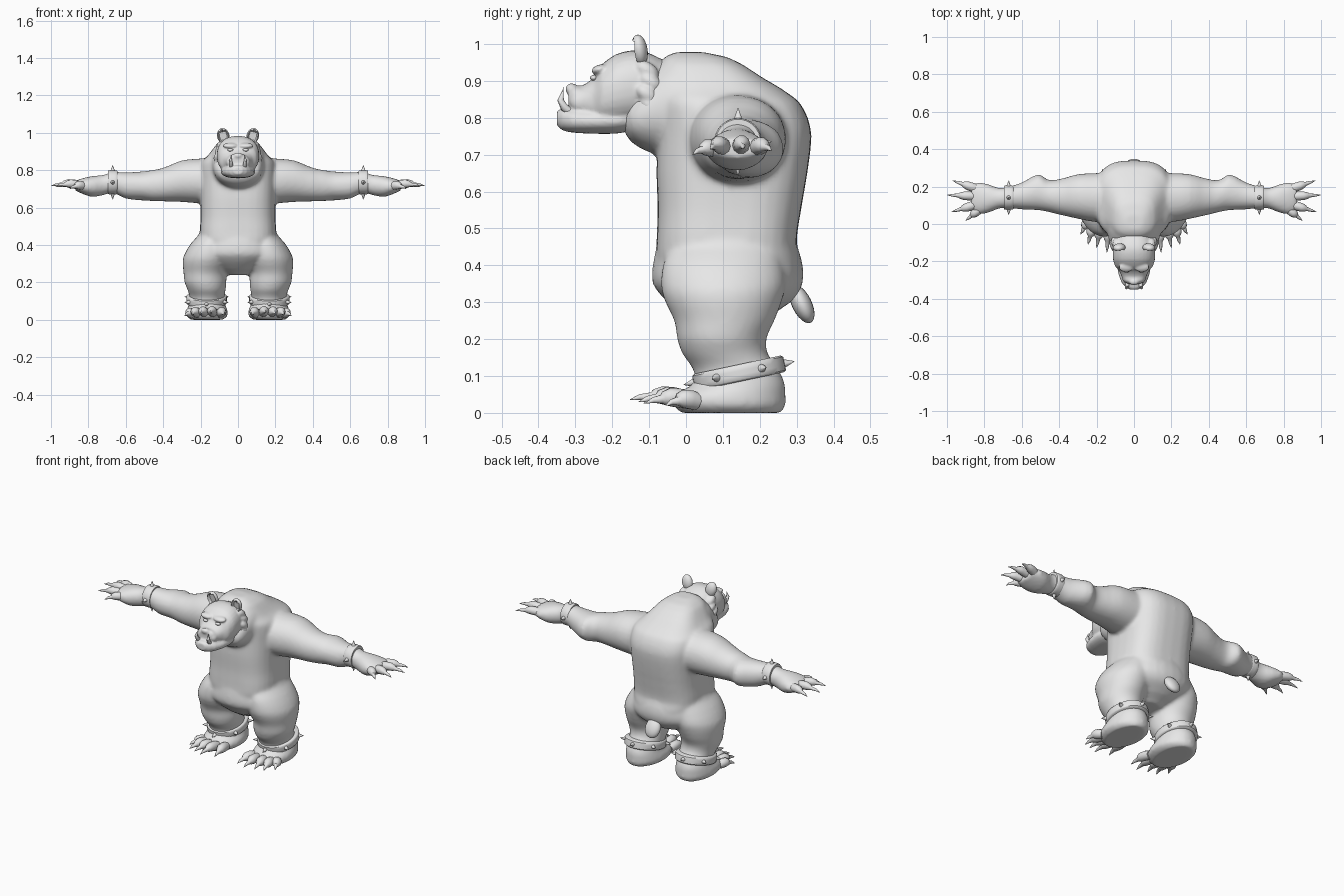
import bpy, bmesh, math
from mathutils import Matrix, Vector

old = bpy.data.objects.get("Cube")
if old:
    bpy.data.objects.remove(old)

grey = bpy.data.materials.new("plain_grey")
grey.use_nodes = True
COLOUR = (0.8, 0.8, 0.8, 1)
grey.diffuse_color = COLOUR
grey.node_tree.nodes["Principled BSDF"].inputs["Base Color"].default_value = COLOUR


def skin(bm, rings):
    """Join rings of points into a closed tube."""
    rows = [[bm.verts.new(p) for p in ring] for ring in rings]
    n = len(rows[0])
    for a, b in zip(rows, rows[1:]):
        for i in range(n):
            bm.faces.new((a[i], a[(i + 1) % n], b[(i + 1) % n], b[i]))
    bm.faces.new(rows[0][::-1])
    bm.faces.new(rows[-1])


def flowing(sections, steps=3):
    """Add in-between sections along a smooth curve through the given ones."""
    s = [sections[0], *sections, sections[-1]]
    result = []
    for p, a, b, q in zip(s, s[1:], s[2:], s[3:]):
        for k in range(steps):
            t = k / steps
            row = [v + (w - v) * t * t * (3 - 2 * t)
                   + ((w - u) * t * (1 - t) ** 2 - (x - v) * t * t * (1 - t)) / 2
                   for u, v, w, x in zip(p, a, b, q)]
            row[0] = a[0] + (b[0] - a[0]) * t
            result.append(row)
    return result + [sections[-1]]


def loft(bm, axis, sections, power=2.3, n=32):
    """Sections: position on the axis, then low and high limits on the other two."""
    rings = []
    for t, a0, a1, b0, b1 in flowing(sections):
        ring = []
        for i in range(n):
            ang = math.tau * i / n
            c, s = math.cos(ang), math.sin(ang)
            u = math.copysign(abs(c) ** (2 / power), c)
            v = math.copysign(abs(s) ** (2 / power), s)
            p = [(a0 + a1) / 2 + u * (a1 - a0) / 2, (b0 + b1) / 2 + v * (b1 - b0) / 2]
            p.insert("xyz".index(axis), t)
            ring.append(p)
        rings.append(ring)
    skin(bm, rings)


def even(sections):
    """Expand (position, half width, low, high) to symmetric sections."""
    return [(t, -w, w, lo, hi) for t, w, lo, hi in sections]


def tube(bm, points, radii, n=10):
    pts = [Vector(p) for p in points]
    rings = []
    for i, p in enumerate(pts):
        d = pts[min(i + 1, len(pts) - 1)] - pts[max(i - 1, 0)]
        q = d.to_track_quat('Z', 'Y')
        rings.append([p + q @ Vector((math.cos(math.tau * k / n), math.sin(math.tau * k / n), 0)) * radii[i]
                      for k in range(n)])
    skin(bm, rings)


def ball(bm, centre, size, tilt=0.0):
    m = Matrix.Translation(centre) @ Matrix.Rotation(tilt, 4, 'X') @ Matrix.Diagonal((*size, 1))
    return bmesh.ops.create_uvsphere(bm, u_segments=20, v_segments=12, radius=1, matrix=m)["verts"]


def mirror(bm):
    geom = bmesh.ops.duplicate(bm, geom=bm.verts[:] + bm.edges[:] + bm.faces[:])["geom"]
    for v in geom:
        if isinstance(v, bmesh.types.BMVert):
            v.co.x = -v.co.x


def finish(bm, name, voxel=0, smooth=0):
    bmesh.ops.recalc_face_normals(bm, faces=bm.faces[:])
    me = bpy.data.meshes.new(name)
    bm.to_mesh(me)
    bm.free()
    me.materials.append(grey)
    ob = bpy.data.objects.new(name, me)
    bpy.context.collection.objects.link(ob)
    if voxel:
        r = ob.modifiers.new("fuse", 'REMESH')
        r.mode, r.voxel_size, r.use_smooth_shade = 'VOXEL', voxel, True
        s = ob.modifiers.new("soften", 'SMOOTH')
        s.factor, s.iterations = 0.5, smooth
    else:
        bpy.ops.object.select_all(action='DESELECT')
        ob.select_set(True)
        bpy.context.view_layer.objects.active = ob
        bpy.ops.object.shade_smooth_by_angle(angle=math.radians(45))


# Body: arms and legs first, mirrored, then hips, torso and neck
bm = bmesh.new()
loft(bm, 'x', [
    (.10, .01, .275, .63, .87), (.20, .01, .272, .623, .862), (.30, .028, .266, .63, .852),
    (.40, .05, .24, .633, .813), (.46, .065, .236, .635, .8), (.51, .074, .266, .638, .793),
    (.60, .078, .222, .648, .788), (.67, .085, .2, .678, .79), (.72, .083, .192, .666, .774),
    (.78, .06, .213, .657, .768), (.83, .052, .222, .672, .757), (.87, .068, .212, .69, .745)], 2.1)
loft(bm, 'z', [
    (0, .08, .255, -.015, .26), (.02, .056, .274, -.035, .27), (.05, .056, .274, -.03, .27),
    (.08, .068, .264, .022, .268), (.12, .072, .258, .018, .25), (.16, .066, .27, -.01, .222),
    (.20, .062, .286, -.024, .218), (.25, .06, .291, -.032, .24), (.31, .035, .296, -.06, .262),
    (.35, .03, .286, -.068, .27), (.41, .04, .25, -.06, .26), (.47, .05, .2, -.03, .25)], 2)
mirror(bm)
loft(bm, 'z', even([
    (.24, .07, .03, .18), (.27, .13, -.015, .24), (.31, .2, -.06, .295), (.35, .24, -.09, .316),
    (.40, .235, -.09, .317), (.46, .21, -.078, .3), (.5, .19, -.07, .29)]), 2.1)
loft(bm, 'z', even([
    (.36, .175, -.06, .30), (.41, .195, -.08, .31), (.46, .204, -.08, .3), (.55, .2, -.077, .312),
    (.65, .201, -.08, .329), (.75, .205, -.077, .34), (.80, .205, -.077, .33), (.845, .195, -.08, .305),
    (.88, .16, -.08, .257), (.905, .14, -.08, .213), (.945, .11, -.072, .153), (.965, .08, -.058, .11),
    (.978, .05, -.03, .05)]), 2.9)
loft(bm, 'y', even([
    (.10, .16, .68, .955), (-.03, .148, .69, .97), (-.08, .135, .70, .945),
    (-.12, .128, .715, .9), (-.15, .112, .735, .86), (-.168, .08, .76, .82)]), 2.1)
finish(bm, "body", .01, 7)

# Head: skull and muzzle, lower jaw, brows, nose and cheek ruff
bm = bmesh.new()
for i in range(5):
    ball(bm, (.097 + .01 * math.sin(i), -.105 + .01 * (i % 2), .80 + i * .032), (.025, .036, .022), -.6)
ball(bm, (.042, -.234, .932), (.04, .024, .012), .3)
ball(bm, (.045, -.28, .842), (.02, .034, .028))
mirror(bm)
loft(bm, 'y', even([
    (-.055, .085, .80, .955), (-.10, .105, .79, .975), (-.14, .112, .78, .983), (-.19, .112, .775, .972),
    (-.228, .1, .775, .945), (-.25, .08, .78, .91), (-.28, .066, .80, .888),
    (-.305, .054, .81, .888), (-.318, .038, .82, .878)]))
loft(bm, 'y', even([
    (-.14, .085, .765, .83), (-.19, .092, .757, .83), (-.26, .085, .757, .826),
    (-.31, .068, .76, .826), (-.335, .048, .766, .826), (-.35, .025, .778, .818)]))
ball(bm, (0, -.31, .878), (.026, .017, .016))
finish(bm, "head", .006, 3)

# Eyes
bm = bmesh.new()
ball(bm, (.041, -.25, .908), (.016, .01, .008))
mirror(bm)
finish(bm, "eyes")

# Ears, hollowed at the front
bm = bmesh.new()
for v in ball(bm, (0, 0, 0), (1, 1, 1)):
    if math.hypot(v.co.x, v.co.z) < .72 and v.co.y < 0:
        v.co.y = .1
bm.transform(Matrix.Translation((.079, -.126, .983)) @ Matrix.Rotation(.25, 4, 'Y')
             @ Matrix.Rotation(.15, 4, 'X') @ Matrix.Diagonal((.033, .022, .043, 1)))
mirror(bm)
finish(bm, "ears")

# Tusks
bm = bmesh.new()
tube(bm, [(.034, -.312, .815), (.037, -.33, .828), (.04, -.34, .848), (.036, -.332, .882)],
     [.011, .011, .009, .001])
mirror(bm)
finish(bm, "tusks")

# Tail
bm = bmesh.new()
ball(bm, (0, .314, .295), (.047, .027, .056), .45)
finish(bm, "tail")


def digits(name, pairs, radius):
    """Fleshy toes or fingers, each ending in a drooping claw."""
    bm = bmesh.new()
    for base, tip in pairs:
        a, b = Vector(base), Vector(tip)
        def at(t, lift):
            return a.lerp(b, t) + Vector((0, 0, lift))
        tube(bm, [a, at(.22, .008), at(.42, .012), at(.56, .01), at(.62, .008), at(.82, .007), b],
             [radius * k for k in (.9, 1, .95, .72, .45, .3, .03)])
    mirror(bm)
    finish(bm, name)


digits("toes", [((.095, .02, .033), (.075, -.115, .026)), ((.135, .0, .036), (.145, -.152, .036)),
                ((.178, .0, .036), (.2, -.128, .03)), ((.217, .005, .034), (.246, -.11, .026)),
                ((.24, .03, .03), (.285, -.055, .02))], .027)
digits("fingers", [((.82, .085, .712), (.9, .018, .70)), ((.84, .105, .717), (.975, .065, .714)),
                   ((.84, .148, .72), (1.0, .155, .715)), ((.83, .185, .715), (.97, .232, .71))], .024)


def cuff(name, place, rx, ry, height, spikes):
    """Thick studded band with cones around it, the first at its back."""
    bm = bmesh.new()
    h = height / 2
    loft(bm, 'z', [(z, -rx * k, rx * k, -ry * k, ry * k)
                   for z, k in ((-h, .95), (-h * .8, 1), (h * .8, 1), (h, .95))], 2)
    for i in range(spikes):
        ang = math.tau * (i / spikes + .25)
        out = Vector((math.cos(ang) / rx, math.sin(ang) / ry, 0)).normalized()
        spot = Vector((rx * math.cos(ang), ry * math.sin(ang), 0)) + out * .009
        m = Matrix.Translation(spot) @ out.to_track_quat('Z', 'Y').to_matrix().to_4x4()
        bmesh.ops.create_cone(bm, cap_ends=True, segments=10, radius1=.015, radius2=.0005,
                              depth=.038, matrix=m)
    bm.transform(place)
    mirror(bm)
    finish(bm, name)


cuff("wrist_cuffs", Matrix.Translation((.67, .141, .735)) @ Matrix.Rotation(math.pi / 2, 4, 'Y'),
     .064, .064, .052, 4)
cuff("ankle_cuffs", Matrix.Translation((.168, .144, .108)) @ Matrix.Rotation(math.radians(12), 4, 'X'),
     .108, .126, .046, 6)
